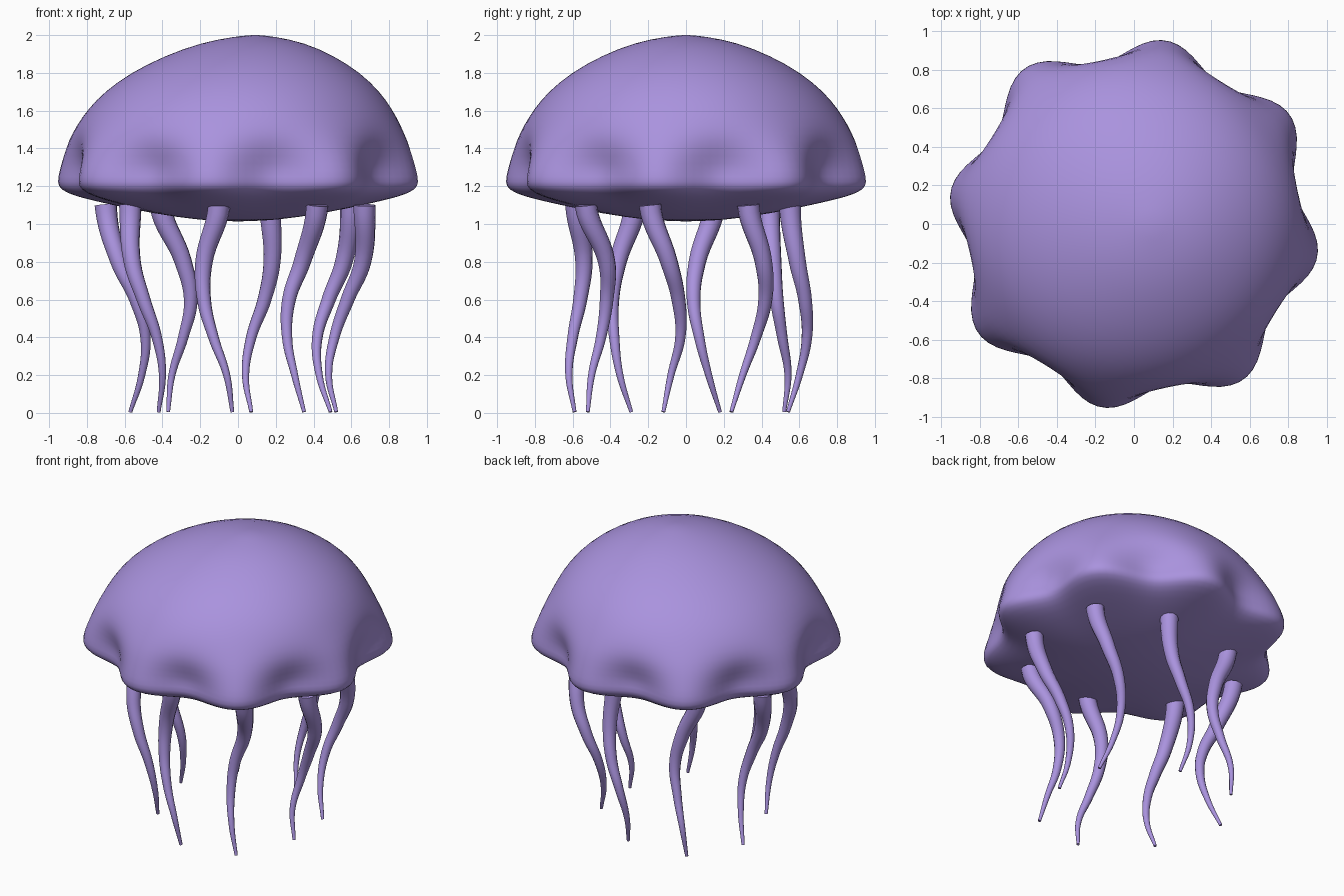
import bpy
import bmesh
from math import sin, cos, pi, radians
from mathutils import Vector

old = bpy.data.objects.get("Cube")
if old:
    bpy.data.objects.remove(old, do_unlink=True)

# Material
purple = bpy.data.materials.new("soft purple")
purple.use_nodes = True
colour = (0.40, 0.29, 0.73, 1)
purple.diffuse_color = colour
purple.node_tree.nodes["Principled BSDF"].inputs["Base Color"].default_value = colour

LOBES = 8
LOBE_TURN = radians(-10)
SEGMENTS = 64

# Bell profile from crown to the middle of the underside: radius, height, lobe depth
PROFILE = [
    (0.10, 1.993, 0), (0.27, 1.962, 0), (0.45, 1.89, 0), (0.61, 1.80, 0),
    (0.73, 1.70, 0), (0.805, 1.61, 0), (0.86, 1.52, 0.005),
    (0.89, 1.44, 0.022), (0.897, 1.36, 0.05), (0.902, 1.28, 0.075),
    (0.918, 1.22, 0.07), (0.90, 1.18, 0.07), (0.83, 1.145, 0.05),
    (0.70, 1.11, 0.02), (0.45, 1.055, 0), (0.20, 1.02, 0),
]


def crown_shift(z):
    """The crown leans slightly to one side."""
    return 0.09 * (max(0, z - 1.4) / 0.6) ** 2


def lobe_wave(a):
    """Scalloped outline, with every other lobe a little longer."""
    turn = a - LOBE_TURN
    return cos(LOBES * turn) - 0.15 * cos(LOBES / 2 * turn)


def make_bell():
    bm = bmesh.new()
    rings = []
    for radius, z, depth in PROFILE:
        ring = []
        for i in range(SEGMENTS):
            a = 2 * pi * i / SEGMENTS
            r = radius + depth * lobe_wave(a)
            ring.append(bm.verts.new((r * cos(a) + crown_shift(z), r * sin(a), z)))
        rings.append(ring)
    for upper, lower in zip(rings, rings[1:]):
        for i in range(SEGMENTS):
            j = (i + 1) % SEGMENTS
            bm.faces.new((upper[i], lower[i], lower[j], upper[j]))
    # Close the crown and the underside with fans
    for ring, z in ((rings[0], 2.002), (rings[-1], 1.013)):
        pole = bm.verts.new((crown_shift(z), 0, z))
        for i in range(SEGMENTS):
            bm.faces.new((pole, ring[i], ring[(i + 1) % SEGMENTS]))
    bmesh.ops.recalc_face_normals(bm, faces=bm.faces)
    mesh = bpy.data.meshes.new("bell")
    bm.to_mesh(mesh)
    bm.free()
    bell = bpy.data.objects.new("bell", mesh)
    bpy.context.collection.objects.link(bell)
    mesh.materials.append(purple)
    mesh.shade_smooth()
    subdivision = bell.modifiers.new("smooth", 'SUBSURF')
    subdivision.levels = subdivision.render_levels = 1


def make_tentacle(name, xs, ys):
    """Tapered hanging tube; xs and ys are hundredths, listed from the top down."""
    curve = bpy.data.curves.new(name, 'CURVE')
    curve.dimensions = '3D'
    curve.bevel_depth = 1
    curve.bevel_resolution = 4
    curve.resolution_u = 8
    curve.use_fill_caps = True
    spline = curve.splines.new('BEZIER')
    spline.bezier_points.add(len(HEIGHTS) - 1)
    for point, x, y, z in zip(spline.bezier_points, xs, ys, HEIGHTS):
        point.co = (x / 100, y / 100, z)
        point.handle_left_type = point.handle_right_type = 'AUTO'
        point.radius = 0.01 + 0.045 * z
    # Leave the bell almost straight down before bending
    top, second = spline.bezier_points[0], spline.bezier_points[1]
    top.handle_left_type = top.handle_right_type = 'FREE'
    drop = Vector((0, 0, -0.12)) + (second.co - top.co) * Vector((0.12, 0.12, 0))
    top.handle_right = top.co + drop
    top.handle_left = top.co - drop
    obj = bpy.data.objects.new(name, curve)
    bpy.context.collection.objects.link(obj)
    curve.materials.append(purple)
    bpy.ops.object.select_all(action='DESELECT')
    obj.select_set(True)
    bpy.context.view_layer.objects.active = obj
    bpy.ops.object.convert(target='MESH')
    bpy.ops.object.shade_smooth_by_angle(angle=radians(50))


make_bell()

# Tentacles, hung in a ring under the bell
HEIGHTS = (1.1, 0.8, 0.6, 0.4, 0.2, 0.005)
TENTACLES = {
    "right_tentacle": ((-70, -63, -54, -49, -51, -57), (15, 6, 4, 7, 12, 18)),
    "front_right_tentacle": ((-57, -56, -50, -43, -40, -42), (-27, -36, -39, -38, -35, -29)),
    "back_right_tentacle": ((-41, -29, -25, -29, -35, -37), (44, 46, 48, 51, 54, 52)),
    "front_tentacle": ((-10, -18, -18, -13, -6, -3), (-58, -54, -56, -60, -62, -59)),
    "back_tentacle": ((17, 18, 14, 7, 4, 7), (55, 59, 63, 64, 60, 54)),
    "front_left_tentacle": ((42, 34, 27, 26, 30, 35), (-53, -42, -42, -45, -50, -52)),
    "back_left_tentacle": ((60, 56, 48, 42, 43, 49), (33, 41, 42, 37, 30, 24)),
    "left_tentacle": ((67, 66, 58, 51, 48, 52), (-19, -9, -4, -3, -8, -12)),
}
for name, (xs, ys) in TENTACLES.items():
    make_tentacle(name, xs, ys)
